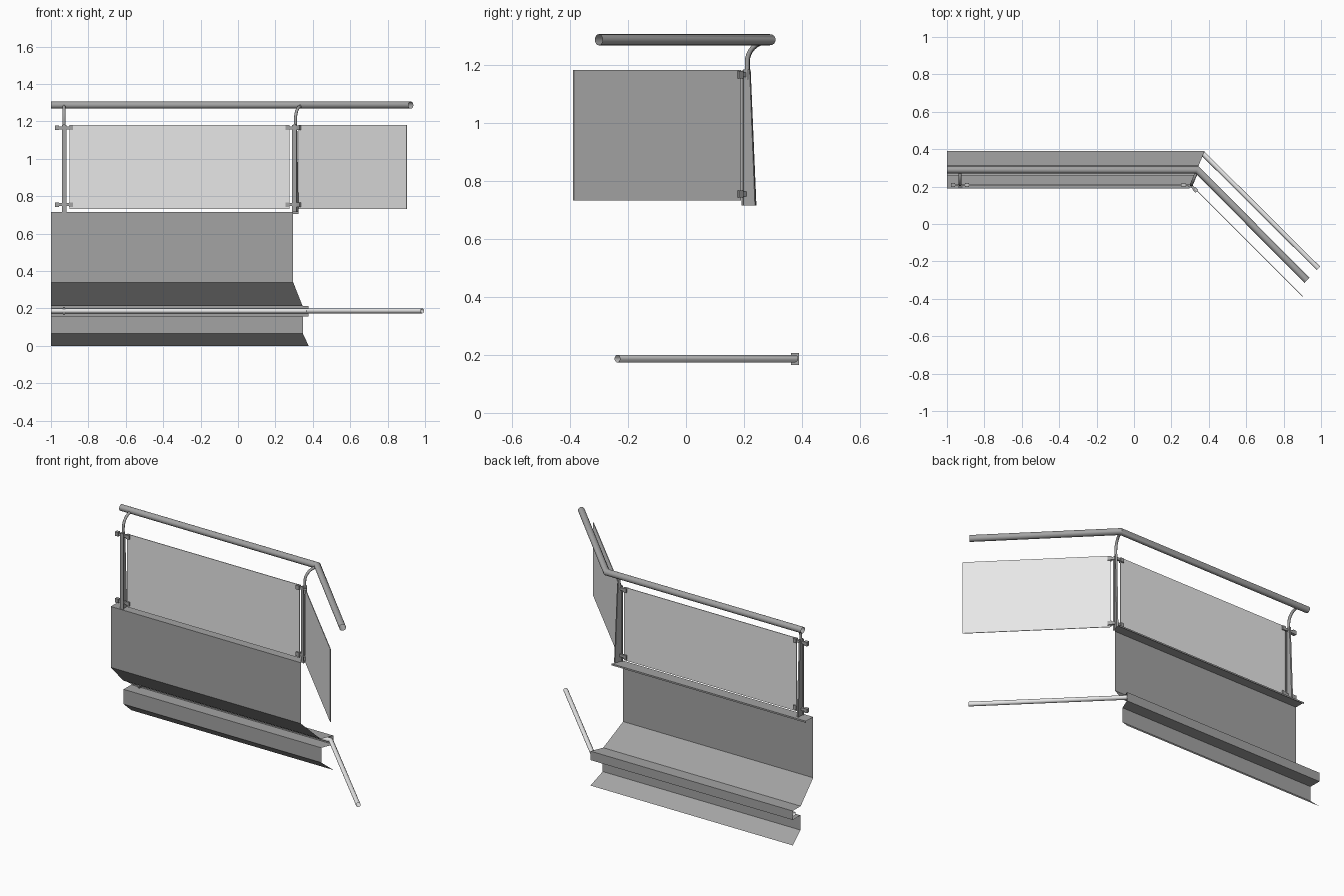
import bpy, bmesh, math
from mathutils import Vector, Matrix

if "Cube" in bpy.data.objects:
    bpy.data.objects.remove(bpy.data.objects["Cube"])

def mat(name, v):
    m = bpy.data.materials.new(name)
    m.diffuse_color = (v, v, v, 1)
    m.use_nodes = True
    m.node_tree.nodes["Principled BSDF"].inputs["Base Color"].default_value = m.diffuse_color
    return m

METAL = mat("mid grey metal", 0.37)
LIGHT = mat("pale glass grey", 0.8)
UP = Vector((0, 0, 1))
T = math.tan(math.radians(22.5))          # mitre slope of the 45 degree corner
DIAG = Vector((1, -1, 0)).normalized()    # direction after the corner
MITRE = Vector((math.sin(math.pi / 8), math.cos(math.pi / 8), 0))

def mitre_x(y):
    return 0.295 + (y - 0.19) * T

def finish(name, bm, m, smooth=False):
    if smooth:
        for f in bm.faces:
            f.smooth = True
    me = bpy.data.meshes.new(name)
    bm.to_mesh(me)
    bm.free()
    me.materials.append(m)
    o = bpy.data.objects.new(name, me)
    bpy.context.collection.objects.link(o)
    if smooth:
        bpy.context.view_layer.objects.active = o
        o.select_set(True)
        bpy.ops.object.shade_smooth_by_angle(angle=math.radians(35))
        o.select_set(False)
    return o

def tube(name, pts, r, n, m, sides=20):
    """Open tube along a planar path whose plane has normal n, with mitred bends."""
    bm = bmesh.new()
    pts = [Vector(p) for p in pts]
    rings = []
    for i, p in enumerate(pts):
        a = (p - pts[i - 1]).normalized() if i else (pts[1] - p).normalized()
        b = (pts[i + 1] - p).normalized() if i < len(pts) - 1 else a
        t = (a + b).normalized()
        side = n.cross(t) / max(t.dot(a), 0.2)
        rings.append([bm.verts.new(p + r * (math.cos(k) * side + math.sin(k) * n))
                      for k in (2 * math.pi * j / sides for j in range(sides))])
    for q, s in zip(rings, rings[1:]):
        for j in range(sides):
            k = (j + 1) % sides
            bm.faces.new((q[j], q[k], s[k], s[j]))
    bmesh.ops.recalc_face_normals(bm, faces=bm.faces[:])
    return finish(name, bm, m, True)

def bar(name, start, direction, length, depth, height, m):
    """Box running from start along a horizontal direction, centred in depth and height."""
    d = Vector(direction).normalized()
    s = UP.cross(d)
    rot = Matrix((d, s, UP)).transposed().to_4x4()
    c = Vector(start) + d * length / 2
    bm = bmesh.new()
    bmesh.ops.create_cube(bm, size=1, matrix=Matrix.Translation(c) @ rot
                          @ Matrix.Diagonal((length, depth, height, 1)))
    return finish(name, bm, m)

# folded sheet cladding, mitred at the corner end
profile = [(0.26, 0.705), (0.26, 0.715), (0.19, 0.715), (0.19, 0.34), (0.312, 0.212),
           (0.39, 0.212), (0.39, 0.157), (0.315, 0.157), (0.315, 0.066), (0.39, 0.0)]
bm = bmesh.new()
rows = [(bm.verts.new((-1, y, z)), bm.verts.new((mitre_x(y), y, z))) for y, z in profile]
for a, b in zip(rows, rows[1:]):
    bm.faces.new((a[0], b[0], b[1], a[1]))
finish("folded_cladding", bm, METAL)

# handrail and lower light tube
tube("handrail", [(-1, 0.29, 1.287), (0.338, 0.29, 1.287), (0.924, -0.301, 1.287)],
     0.019, UP, METAL)
tube("lower_tube", [(-1, 0.374, 0.187), (0.371, 0.374, 0.187), (0.986, -0.237, 0.187)],
     0.013, UP, LIGHT)
bar("lower_tube_bracket", (-0.936, 0.376, 0.186), (1, 0, 0), 0.012, 0.026, 0.042, METAL)

# glass panels
bar("glass_panel_main", (-0.9, 0.209, 0.957), (1, 0, 0), 1.175, 0.004, 0.45, LIGHT)
bar("glass_panel_return", (0.326, 0.188, 0.957), DIAG, 0.815, 0.004, 0.45, LIGHT)

def post(tag, x, d, arms):
    base = Vector((x, 0.198, 0))
    side = UP.cross(d)
    # front flat of the T-section
    bar("post_flat_" + tag, base + UP * 0.948 - side * 0.012, side, 0.024, 0.006, 0.466, METAL)
    # tapered web
    bm = bmesh.new()
    outline = [(0, 0.715), (0.045, 0.715), (0.025, 1.185), (0, 1.185)]
    f = bm.faces.new([bm.verts.new(base + d * u + UP * z - side * 0.005) for u, z in outline])
    g = bmesh.ops.extrude_face_region(bm, geom=[f])
    bmesh.ops.translate(bm, vec=side * 0.01,
                        verts=[v for v in g["geom"] if isinstance(v, bmesh.types.BMVert)])
    bmesh.ops.recalc_face_normals(bm, faces=bm.faces[:])
    finish("post_web_" + tag, bm, METAL)
    # curved neck up to the handrail
    path = [(0.014, 1.15)] + [(0.084 - 0.07 * math.cos(a), 1.21 + 0.07 * math.sin(a))
                              for a in (math.pi / 2 * i / 8 for i in range(9))]
    tube("post_neck_" + tag, [base + d * u + UP * z for u, z in path], 0.008, side, METAL, 12)
    # glass clips with end pads
    for z in (0.755, 1.166):
        for i, arm in enumerate(arms):
            p = Vector((x, 0.209, z))
            a = Vector(arm).normalized()
            bar(f"clip_arm_{tag}_{i}", p, a, 0.035, 0.012, 0.016, METAL)
            bar(f"clip_pad_{tag}_{i}", p + a * 0.026, a, 0.022, 0.02, 0.025, METAL)

post("left", -0.93, Vector((0, 1, 0)), [(-1, 0, 0), (1, 0, 0)])
post("corner", 0.302, MITRE, [(-1, 0, 0), DIAG])
